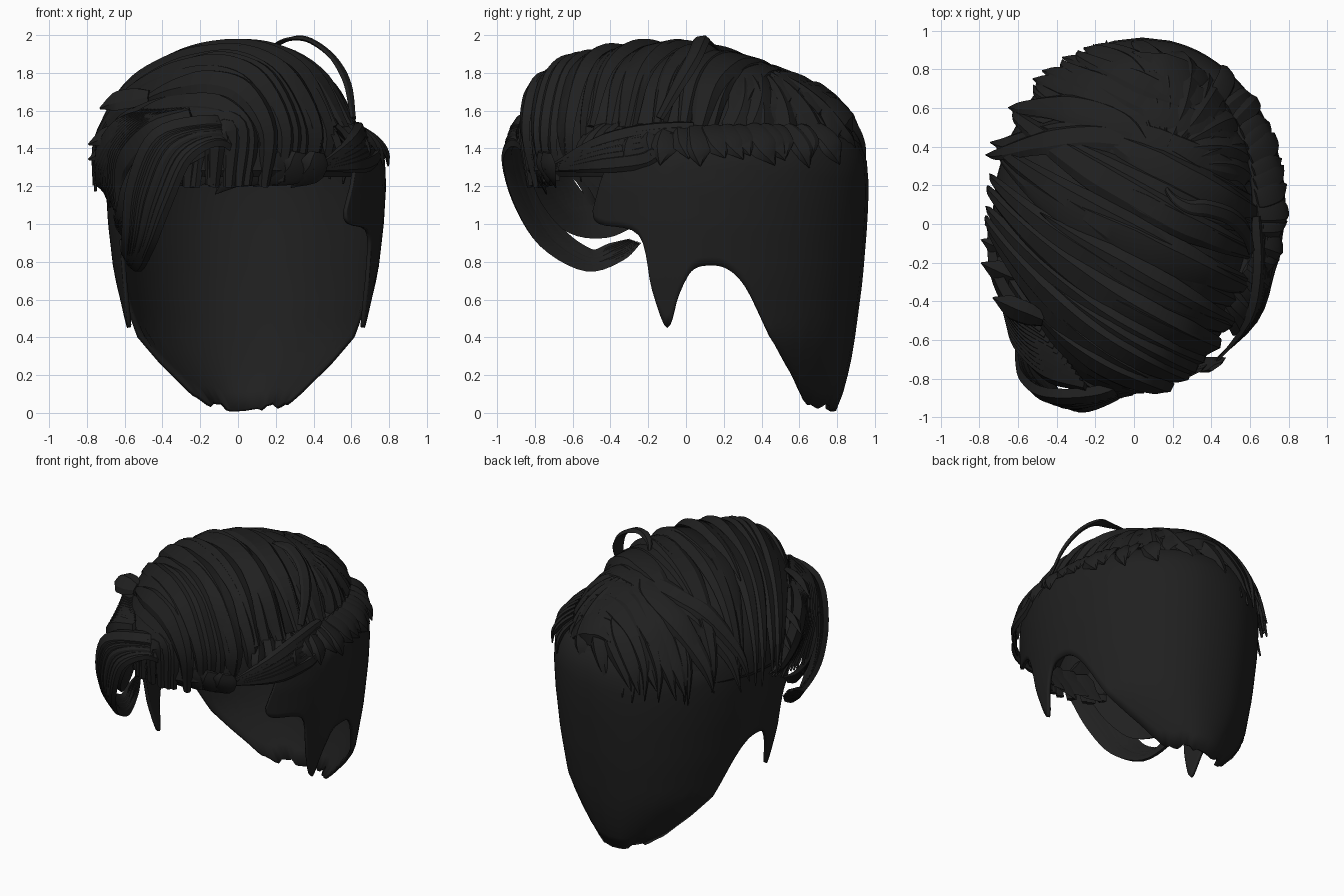
import bpy, bmesh, math, random
from mathutils import Vector as V

if "Cube" in bpy.data.objects:
    bpy.data.objects.remove(bpy.data.objects["Cube"])

random.seed(4)
mat = bpy.data.materials.new("soft black hair")
mat.diffuse_color = (0.0145, 0.0145, 0.0145, 1)
mat.use_nodes = True
mat.node_tree.nodes["Principled BSDF"].inputs["Base Color"].default_value = mat.diffuse_color


def finish(bm, name, angle=35):
    bmesh.ops.recalc_face_normals(bm, faces=bm.faces)
    me = bpy.data.meshes.new(name)
    bm.to_mesh(me)
    bm.free()
    ob = bpy.data.objects.new(name, me)
    bpy.context.collection.objects.link(ob)
    me.materials.append(mat)
    bpy.ops.object.select_all(action='DESELECT')
    ob.select_set(True)
    bpy.context.view_layer.objects.active = ob
    bpy.ops.object.shade_smooth_by_angle(angle=math.radians(angle))
    return ob


def spline(pts, n):
    """Smooth path through the points, n steps per span."""
    p = [V(q) for q in pts]
    p = [2 * p[0] - p[1]] + p + [2 * p[-1] - p[-2]]
    out = []
    for i in range(1, len(p) - 2):
        a, b, c, d = p[i - 1:i + 3]
        for k in range(n):
            t = k / n
            out.append(0.5 * (2 * b + (c - a) * t + (2 * a - 5 * b + 4 * c - d) * t * t
                              + (3 * b - a - 3 * c + d) * t ** 3))
    return out + [p[-2]]


def grid(bm, rows, closed=False):
    vs = [[bm.verts.new(q) for q in r] for r in rows]
    n = len(vs[0])
    for r, s in zip(vs, vs[1:]):
        for j in range(n if closed else n - 1):
            k = (j + 1) % n
            bm.faces.new((r[j], r[k], s[k], s[j]))
    return vs


# Head section table: height, half width, back edge
HEAD = [(0, .30, .79), (.1, .41, .83), (.25, .54, .87), (.4, .64, .895), (.7, .695, .935),
        (1.0, .73, .96), (1.2, .742, .968), (1.36, .735, .955), (1.45, .67, .91), (1.52, .58, .83)]


def head_size(z):
    z = min(max(z, 0), 1.519)
    for (z0, a0, y0), (z1, a1, y1) in zip(HEAD, HEAD[1:]):
        if z <= z1:
            t = (z - z0) / (z1 - z0)
            return a0 + (a1 - a0) * t, y0 + (y1 - y0) * t - .1


def head_pt(th, z, off=0):
    a, b = head_size(z)
    return V((.042 + (a + off) * math.sin(th), .1 - (b + off) * math.cos(th), z))


def head_angle(y, z):
    return math.acos(max(-1, min(1, (.1 - y) / head_size(z)[1])))


# Shaved sides and back: columns rise from the temple, sideburn, ear and nape edge
EDGE = [(-.5, 1.07), (-.46, 1.0), (-.25, .94), (-.18, .65), (-.1, .45), (-.04, .62), (.03, .75),
        (.12, .78), (.22, .76), (.32, .66), (.45, .4), (.56, .2), (.63, .07), (.72, .035), (.785, .02)]
cols = [(head_angle(q.x, q.y), max(.02, q.y)) for q in spline([(y, z, 0) for y, z in EDGE], 5)]
cols = [c for c in cols if c[0] < 3.08]
cols += [(math.pi, .02)] + [(2 * math.pi - a, z) for a, z in reversed(cols)]
bm = bmesh.new()
rows = []
for a, z0 in cols:
    if z0 < .08:
        z0 += random.uniform(-.02, .02)
    side = 1 if a < math.pi else -1
    near = max(0, 1.35 - min(a, 2 * math.pi - a))     # temple edge leans back
    col = []
    for k in range(17):
        z = z0 + (1.52 - z0) * k / 16
        col.append(head_pt(a + side * near * .2 * min(1, max(0, z - 1.05) / .25), z))
    rows.append(col)
grid(bm, rows)
shell = finish(bm, "shaved_sides", 50)
m = shell.modifiers.new("thickness", 'SOLIDIFY')
m.thickness, m.offset = .022, -1
bpy.ops.object.modifier_apply(modifier="thickness")


# Swept top: a dome that is steep at the front and slopes away at the back
def dome(u, v, lift=0):
    r = min(1, math.hypot(u, v))
    p = 2.2 + (4.3 if v < 0 else 2.5) * v * v * (1 - abs(u))
    h = .63 - .19 * max(0, v)
    z = 1.3 + h * math.sqrt(max(0, 1 - r ** p))
    s = 1 + lift
    w = .64 if u > 0 else .755 - .1 * max(0, -v)
    return V((w * u * s, .03 + .9 * v * s, z + lift * .6))


def dome_path(p, q, bulge, fs, lift):
    pts = []
    for f in fs:
        c = p.lerp(q, f) + bulge * 4 * f * (1 - f)
        if c.length > .985:
            c *= .985 / c.length
        pts.append(dome(c.x, c.y, lift))
    return pts


bm = bmesh.new()
rows = []
for k in range(15):
    r = math.sin(math.pi / 2 * (1 - k / 14.2))
    rows.append([dome(r * math.cos(t * math.pi / 24), r * math.sin(t * math.pi / 24), -.03)
                 for t in range(48)])
rows.insert(0, [V((q.x * .97, q.y * .97, 1.25)) for q in rows[0]])
vs = grid(bm, rows, True)
bm.faces.new(vs[-1])
finish(bm, "top_hair_base")

SECTION = [(-1, -.3), (-.6, .6), (.45, 1), (1, -.3), (0, -.8)]


def strand(bm, pts, w, t, centre=(0, 0, 1.0), n=5, root=.55):
    """Tapered lock of hair, its flat side facing away from the centre."""
    path = spline(pts, n)
    rows = []
    for i, q in enumerate(path):
        f = i / (len(path) - 1)
        tan = (path[min(i + 1, len(path) - 1)] - path[max(i - 1, 0)]).normalized()
        side = tan.cross(q - V(centre)).normalized()
        up = side.cross(tan)
        s = min(1, root + 2 * f) * min(1, .03 + 2.2 * (1 - f))
        rows.append([q + side * a * w * s + up * b * t * (.2 + .8 * s) for a, b in SECTION])
    vs = grid(bm, rows, True)
    bm.faces.new(vs[0])
    bm.faces.new(vs[-1])


def rim(deg):
    return V((math.cos(math.radians(deg)), math.sin(math.radians(deg))))


# Long locks rising from the parting and front hairline, sweeping over to the left
bm = bmesh.new()
for layer, N in ((0, 20), (1, 14)):
    for i in range(N):
        s = -118 + 176 * (i + .5 * layer) / N
        q = rim(218 - (s + 118) * .68 + random.uniform(-5, 5))
        p = rim(s)
        k = max(0, min(1, (20 - s) / 80))
        lift = random.uniform(-.012, .02) + .012 * layer
        pts = []
        if s < -38:
            drop = random.uniform(.05, .10) - .06 * max(0, (s + 75) / 37)
            pts.append(dome(p.x, p.y, -.05) + V((-.03, 0, -drop)))
        fs = (.02, .14, .32, .5, .68, .85, .98) if layer == 0 else (.02, .14, .32, .5, .64, .78)
        pts += dome_path(p, q, V((-.10, -.13)) * (.15 + .85 * k), fs, lift)
        if layer == 0:
            pts.append(dome(q.x, q.y, .012) + V((0, .02, random.uniform(-.14, -.05))))
        strand(bm, pts, random.uniform(.085, .12), .036, root=.3)
finish(bm, "swept_top_locks", 30)

# Crown locks swirling down the back
bm = bmesh.new()
for layer, N in ((0, 12), (1, 9)):
    for i in range(N):
        f = (i + .5 * layer) / N
        q = rim(8 + 160 * f)
        p = V((.34 - .3 * f, .30 + .10 * layer))
        pts = dome_path(p, q, V((.13, .12)) * (1 - layer * .3), (0, .25, .5, .75, .97),
                        .006 + .012 * layer + random.uniform(-.006, .008))
        pts.append(dome(q.x, q.y, .014) + V((-.05, 0, random.uniform(-.1, -.02))))
        strand(bm, pts, random.uniform(.08, .115), .03)
finish(bm, "crown_locks", 30)

# Short tufts hanging along the right parting
bm = bmesh.new()
for i in range(17):
    f = i / 16
    y = -.42 + 1.08 * f
    lean = -.17 + .27 * min(1, f * 2) + random.uniform(-.05, .05)
    a0, a1 = head_angle(y, 1.5), head_angle(y + lean, 1.33)
    tip = 1.33 + random.uniform(-.045, .04)
    pts = [head_pt(a0 + (a1 - a0) * k, 1.51 + (tip - 1.51) * k, o)
           for k, o in ((0, .0), (.3, .015), (.65, .018), (1, .016))]
    strand(bm, pts, random.uniform(.06, .085), .022, (0, y, 1.1), 4, .8)
# forward-pointing locks at the right temple
for k in range(6):
    strand(bm, [(.64 + .02 * k, .04 - .04 * k, 1.51 - .026 * k), (.65 + .012 * k, -.24, 1.49 - .03 * k),
                (.595 + .006 * k, -.50, 1.42 - .022 * k), (.40, -.745 + .004 * k, 1.29 - .002 * k)],
           .05, .024, (.2, -.1, 1.2), 4, .8)
finish(bm, "parting_tufts", 30)

# Big forelock curling forward and down on the left
bm = bmesh.new()
for i in range(9):
    f = i / 8
    pts = [(.06 - .08 * f, -.77 - .03 * f, 1.36 + .15 * f),
           (-.10 - .07 * f, -.88, 1.46 + .08 * f),
           (-.28 - .15 * f, -.945 + .05 * f, 1.37 + .10 * f),
           (-.39 - .16 * f, -.89 + .07 * f, 1.14 + .08 * f),
           (-.48 - .10 * f, -.75 + .05 * f, .91 + .05 * f),
           (-.54 - .05 * f, -.53 + .02 * f, .775 + .06 * f),
           (-.59 - .02 * f, -.34 - .06 * f, .82 + .06 * f),
           (-.62, -.24 - .06 * f, .90 + .02 * f)]
    strand(bm, pts, random.uniform(.05, .07), .028, (-.1, -.45, 1.12), 5, .8)
# inner turns of the curl
for i in range(7):
    f = i / 6
    pts = [(-.14 - .12 * f, -.78, 1.44 + .06 * f), (-.33 - .12 * f, -.80 + .05 * f, 1.34 + .05 * f),
           (-.45 - .12 * f, -.74 + .08 * f, 1.16 + .05 * f), (-.55 - .06 * f, -.60 + .07 * f, 1.0 + .06 * f),
           (-.61 - .03 * f, -.42 + .07 * f, .955 + .07 * f), (-.65, -.25 + .05 * f, 1.0 + .06 * f)]
    strand(bm, pts, .07, .028, (-.1, -.4, 1.2), 5, .8)
finish(bm, "curled_forelock", 30)

# Layered locks behind the curl, over the left temple
bm = bmesh.new()
for i in range(12):
    f = -.25 + 1.25 * i / 11
    pts = [(-.30 - .2 * f, -.78 + .25 * f, 1.58), (-.48 - .16 * f, -.71 + .3 * f, 1.50),
           (-.60 - .12 * f, -.58 + .34 * f, 1.38), (-.65 - .09 * f, -.45 + .39 * f, 1.24),
           (-.64 - .07 * f, -.36 + .41 * f, 1.03 + .14 * f + random.uniform(-.03, .03))]
    strand(bm, pts, .085, .03, (-.1, -.1, 1.2))
# flicked tips standing out at the upper left
for x, y, z in ((-.73, -.38, 1.61), (-.79, -.2, 1.42), (-.79, -.08, 1.34), (-.77, 0, 1.25)):
    strand(bm, [(x + .26, y - .12, z + .07), (x + .1, y - .06, z + .05), (x, y, z)], .08, .03)
finish(bm, "left_temple_locks", 30)

# Ragged fringe edge under the front hairline
bm = bmesh.new()
for i in range(7):
    x = -.26 + .1 * i
    y = -.79 + .45 * x * x
    strand(bm, [(x + .08, y, 1.38), (x + .05, y + .01, 1.28),
                (x - .06, y + .05, 1.17 + random.uniform(-.02, .05))], .08, .02, (0, 0, 1.3), 4)
finish(bm, "fringe_edge", 30)

# Loose arched lock over the top right
bm = bmesh.new()
strand(bm, [(.61, -.14, 1.56), (.58, -.04, 1.74), (.50, .04, 1.88), (.38, .08, 1.97),
            (.28, .09, 1.98), (.19, .15, 1.94), (.14, .25, 1.86)], .045, .016, (.1, .1, 1.3))
finish(bm, "loose_lock", 30)
